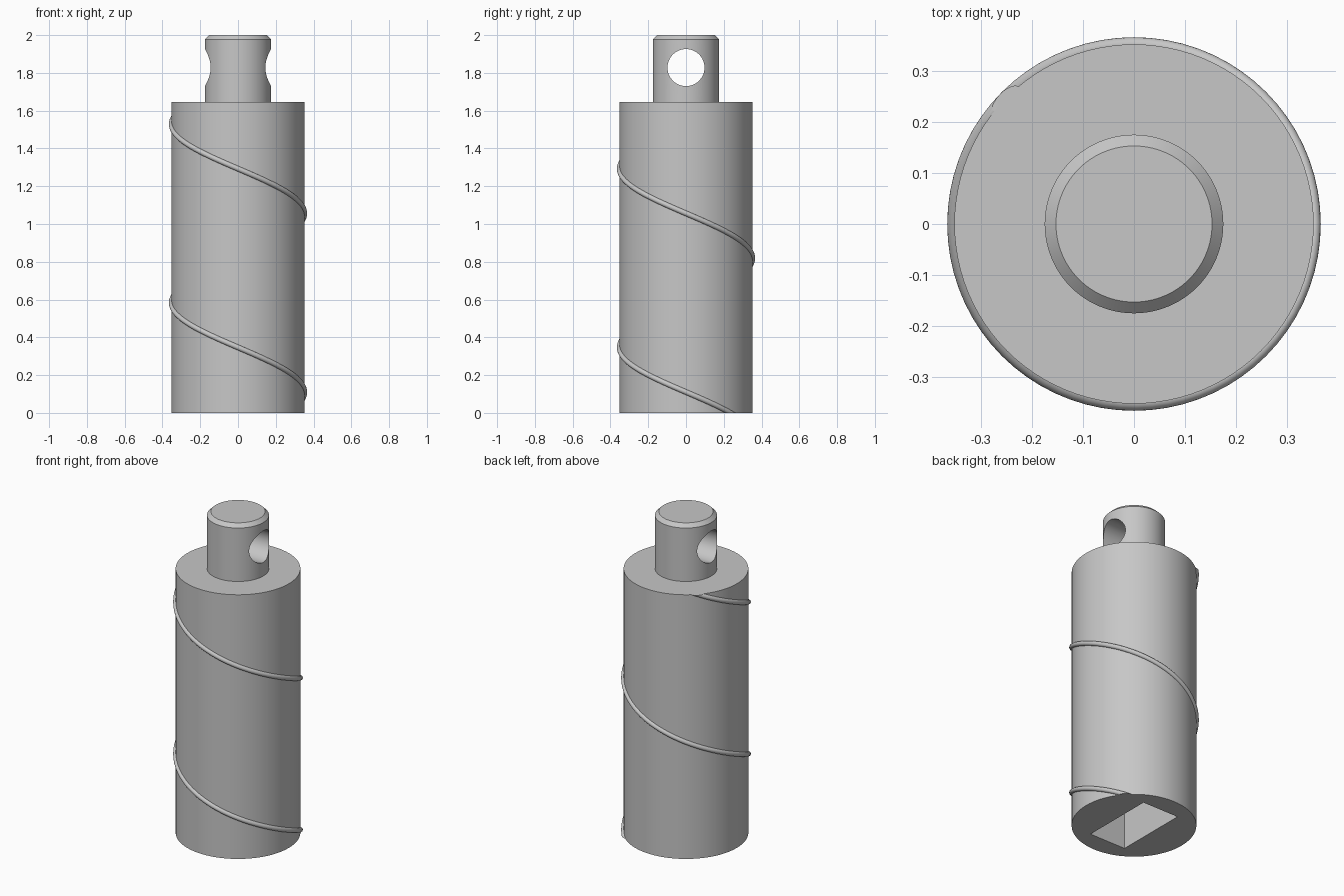
import bpy, bmesh, math
from mathutils import Matrix, Vector

cube = bpy.data.objects.get("Cube")
if cube:
    bpy.data.objects.remove(cube, do_unlink=True)

BODY_R, BODY_H = 0.352, 1.645
PIN_R, TOP, CHAMFER = 0.175, 2.0, 0.022
PITCH, WIRE_R = 0.946, 0.014

grey = bpy.data.materials.new("plain grey")
grey.use_nodes = True
colour = (0.57, 0.57, 0.57, 1)
grey.diffuse_color = colour
grey.node_tree.nodes["Principled BSDF"].inputs["Base Color"].default_value = colour


def finish(name, bm):
    """Turn a bmesh into a named grey object."""
    bmesh.ops.recalc_face_normals(bm, faces=bm.faces)
    mesh = bpy.data.meshes.new(name)
    bm.to_mesh(mesh)
    bm.free()
    mesh.materials.append(grey)
    obj = bpy.data.objects.new(name, mesh)
    bpy.context.collection.objects.link(obj)
    return obj


def activate(obj):
    bpy.ops.object.select_all(action='DESELECT')
    obj.select_set(True)
    bpy.context.view_layer.objects.active = obj


def smooth(obj):
    activate(obj)
    bpy.ops.object.shade_smooth_by_angle(angle=math.radians(30))


def cylinder(name, radius, z0, z1, segments=96):
    bm = bmesh.new()
    bmesh.ops.create_cone(bm, cap_ends=True, segments=segments, radius1=radius,
                          radius2=radius, depth=z1 - z0,
                          matrix=Matrix.Translation((0, 0, (z0 + z1) / 2)))
    return bm


def cut(obj, cutter):
    """Subtract the cutter and discard it."""
    cutter.hide_render = True
    mod = obj.modifiers.new("cut", 'BOOLEAN')
    mod.operation, mod.solver, mod.object = 'DIFFERENCE', 'EXACT', cutter
    activate(obj)
    bpy.ops.object.modifier_apply(modifier=mod.name)
    bpy.data.objects.remove(cutter, do_unlink=True)


# Main body with a rectangular socket in its underside
body = finish("body", cylinder("body", BODY_R, 0, BODY_H))
bm = bmesh.new()
bmesh.ops.create_cube(bm, size=1, matrix=Matrix.Diagonal((0.25, 0.465, 1.2, 1)))
cut(body, finish("socket_cutter", bm))
smooth(body)

# Top pin with chamfered rim and a cross hole from side to side
bm = cylinder("pin", PIN_R, BODY_H - 0.02, TOP)
rim = [e for e in bm.edges if all(v.co.z > TOP - 0.001 for v in e.verts)]
bmesh.ops.bevel(bm, geom=rim, offset=CHAMFER, segments=1, affect='EDGES')
pin = finish("top_pin", bm)
bm = cylinder("hole", 0.098, -0.5, 0.5, 64)
bm.transform(Matrix.Translation((0, 0, 1.828)) @ Matrix.Rotation(math.pi / 2, 4, 'Y'))
cut(pin, finish("hole_cutter", bm))
smooth(pin)

# Spiral ridge: a tube climbing clockwise, trimmed flush with both body ends
bm = bmesh.new()
STEPS, SIDES = 72, 16
rings = []
for i in range(-STEPS // 4, int(STEPS * 1.75)):
    a = -2 * math.pi * i / STEPS
    out = Vector((math.cos(a), math.sin(a), 0))
    centre = out * BODY_R + Vector((0, 0, 0.11 + PITCH * i / STEPS))
    along = Vector((math.sin(a), -math.cos(a), PITCH / (2 * math.pi * BODY_R))).normalized()
    across = along.cross(out)
    ring = []
    for k in range(SIDES):
        t = 2 * math.pi * k / SIDES
        ring.append(bm.verts.new(centre + WIRE_R * (math.cos(t) * out + math.sin(t) * across)))
    rings.append(ring)
for r0, r1 in zip(rings, rings[1:]):
    for k in range(SIDES):
        n = (k + 1) % SIDES
        bm.faces.new((r0[k], r0[n], r1[n], r1[k]))
for z, side in ((0, -1), (BODY_H, 1)):
    geom = bm.verts[:] + bm.edges[:] + bm.faces[:]
    res = bmesh.ops.bisect_plane(bm, geom=geom, plane_co=(0, 0, z),
                                 plane_no=(0, 0, side), clear_outer=True)
    edges = [g for g in res["geom_cut"] if isinstance(g, bmesh.types.BMEdge)]
    bmesh.ops.holes_fill(bm, edges=edges)
smooth(finish("spiral_ridge", bm))
